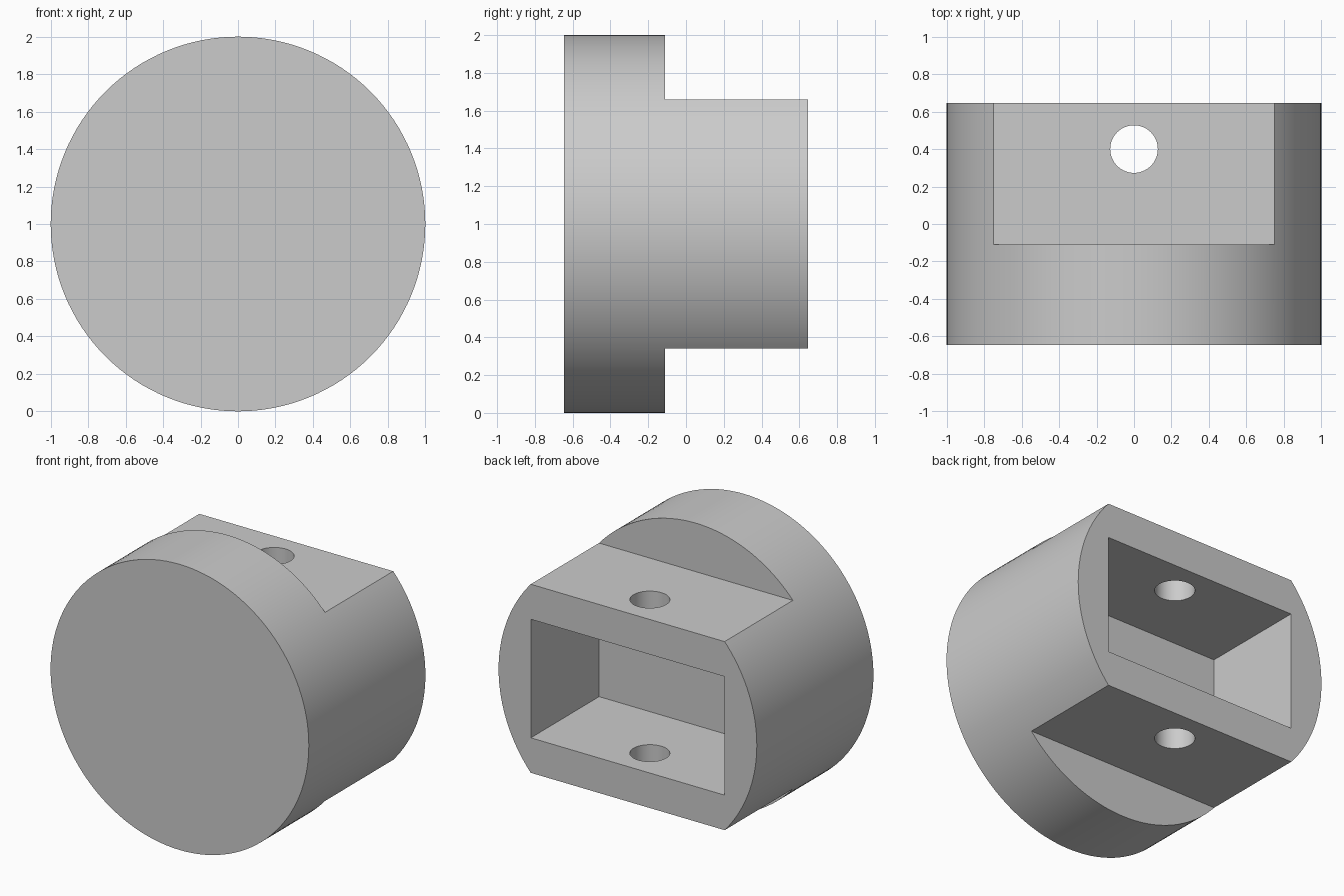
import bpy, math
from mathutils import Matrix, Vector

default = bpy.data.objects.get("Cube")
if default:
    bpy.data.objects.remove(default, do_unlink=True)

HALF_DEPTH = 0.645   # half the length along y
STEP_Y = -0.11       # where the flats and the pocket begin
FLAT = 0.66          # flats, measured from the axis
POCKET = 0.415       # pocket half height
HALF_WIDTH = 0.75    # pocket half width
AXIS_Z = 1.0

grey = bpy.data.materials.new("plain grey")
grey.use_nodes = True
colour = (0.6, 0.6, 0.6, 1)
grey.diffuse_color = colour
grey.node_tree.nodes["Principled BSDF"].inputs["Base Color"].default_value = colour


def cylinder(name, radius, depth, location, sides, tilt=0.0):
    bpy.ops.mesh.primitive_cylinder_add(vertices=sides, radius=radius, depth=depth,
                                        location=location, rotation=(tilt, 0, 0))
    obj = bpy.context.object
    obj.name = name
    return obj


def box(name, low, high):
    low, high = Vector(low), Vector(high)
    bpy.ops.mesh.primitive_cube_add(size=1)
    obj = bpy.context.object
    obj.name = name
    obj.data.transform(Matrix.Translation((low + high) / 2) @ Matrix.Diagonal((*(high - low), 1)))
    return obj


def cut(body, cutter):
    mod = body.modifiers.new(cutter.name, "BOOLEAN")
    mod.operation = "DIFFERENCE"
    mod.solver = "EXACT"
    mod.object = cutter
    cutter.hide_render = True
    bpy.context.view_layer.objects.active = body
    bpy.ops.object.modifier_apply(modifier=mod.name)
    bpy.data.objects.remove(cutter, do_unlink=True)


# Round body lying along y
body = cylinder("round_cap", 1, 2 * HALF_DEPTH, (0, 0, AXIS_Z), 128, math.pi / 2)
body.data.materials.append(grey)

# Flats above and below the rear section
back = HALF_DEPTH + 0.5
cut(body, box("upper_flat", (-2, STEP_Y, AXIS_Z + FLAT), (2, back, 3)))
cut(body, box("lower_flat", (-2, STEP_Y, -1), (2, back, AXIS_Z - FLAT)))

# Rectangular pocket open at the back
cut(body, box("pocket", (-HALF_WIDTH, STEP_Y, AXIS_Z - POCKET),
              (HALF_WIDTH, back, AXIS_Z + POCKET)))

# Pin hole through both walls
cut(body, cylinder("pin_hole", 0.127, 4, (0, 0.4, AXIS_Z), 64))

# Smooth round sides with crisp edges
bpy.ops.object.select_all(action="DESELECT")
body.select_set(True)
bpy.context.view_layer.objects.active = body
bpy.ops.object.shade_smooth_by_angle(angle=math.radians(30))
